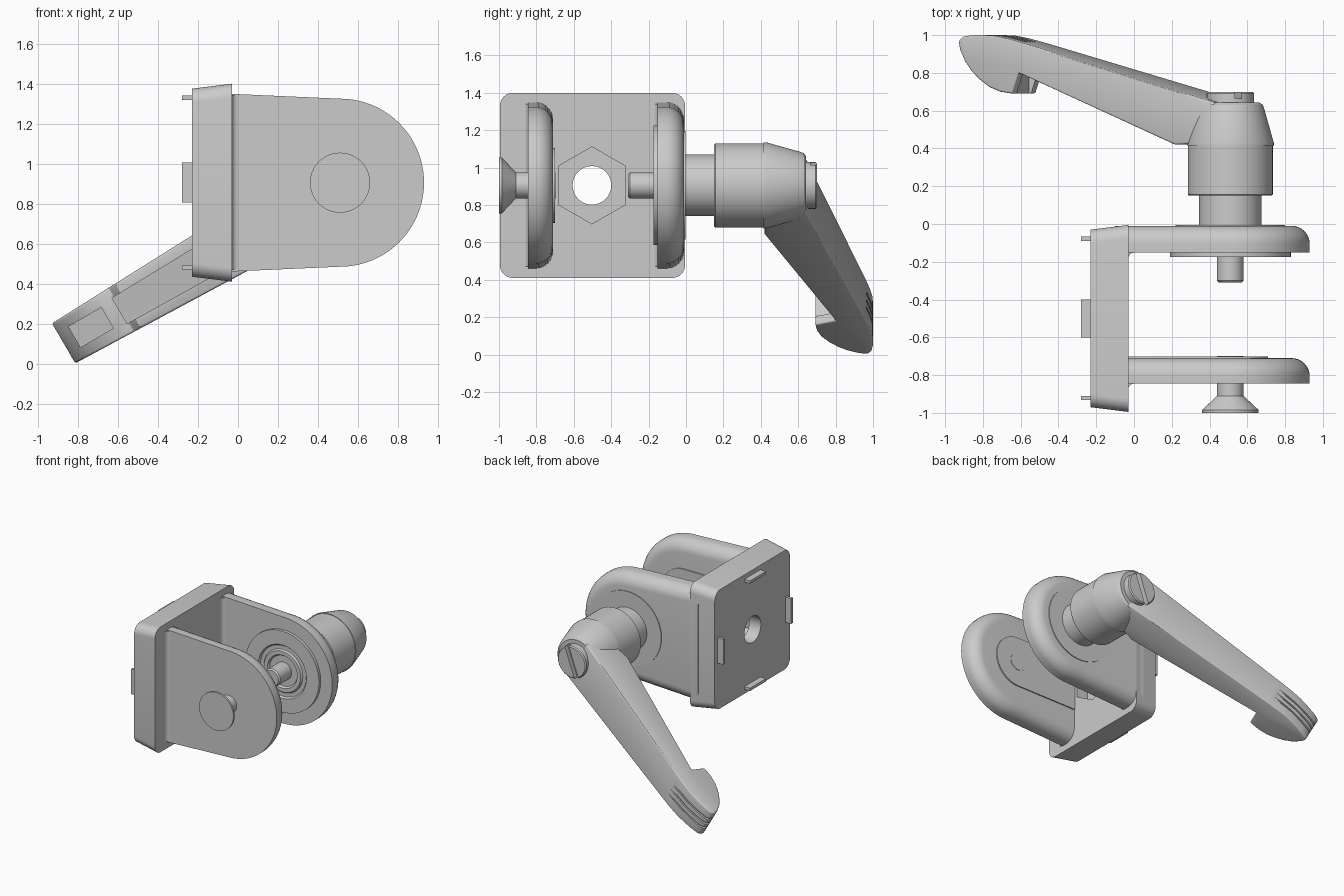
import bpy, bmesh
from math import sin, cos, pi, radians, hypot

if "Cube" in bpy.data.objects:
    bpy.data.objects.remove(bpy.data.objects["Cube"])

CX, CZ = 0.51, 0.905                 # clamp axis (runs along y)
D = hypot(1.385, 0.805)
UX, UZ = -1.385 / D, -0.805 / D      # lever direction in the xz plane


def loft(name, loops):
    """Skin equal-length loops and cap both ends."""
    bm = bmesh.new()
    rings = [[bm.verts.new(p) for p in lp] for lp in loops]
    n = len(rings[0])
    for a, b in zip(rings, rings[1:]):
        for i in range(n):
            j = (i + 1) % n
            bm.faces.new((a[i], a[j], b[j], b[i]))
    bm.faces.new(rings[0])
    bm.faces.new(rings[-1][::-1])
    bmesh.ops.recalc_face_normals(bm, faces=bm.faces)
    me = bpy.data.meshes.new(name)
    bm.to_mesh(me)
    bm.free()
    ob = bpy.data.objects.new(name, me)
    bpy.context.collection.objects.link(ob)
    return ob


def lathe(name, profile, n=64):
    """Turn (radius, y) points around the clamp axis."""
    return loft(name, [[(CX + r * cos(2 * pi * i / n), y, CZ + r * sin(2 * pi * i / n))
                        for i in range(n)] for r, y in profile])


def box(name, x0, x1, y0, y1, z0, z1):
    return loft(name, [[(x, y0, z0), (x, y1, z0), (x, y1, z1), (x, y0, z1)] for x in (x0, x1)])


def apply_mods(ob):
    dg = bpy.context.evaluated_depsgraph_get()
    me = bpy.data.meshes.new_from_object(ob.evaluated_get(dg))
    ob.modifiers.clear()
    ob.data = me


def bevel(ob, width, segments=3):
    m = ob.modifiers.new("bevel", 'BEVEL')
    m.width, m.segments = width, segments
    m.limit_method, m.angle_limit = 'ANGLE', radians(35)
    apply_mods(ob)


def cut(ob, cutter):
    m = ob.modifiers.new("cut", 'BOOLEAN')
    m.operation, m.solver, m.object = 'DIFFERENCE', 'EXACT', cutter
    apply_mods(ob)
    bpy.data.objects.remove(cutter)


# Base plate: tapered rounded square with hole and hexagonal nut recess
def rounded_square(x, h, r=0.07, k=8):
    pts = []
    for q, (sy, sz) in enumerate(((1, 1), (-1, 1), (-1, -1), (1, -1))):
        for i in range(k + 1):
            a = (q + i / k) * pi / 2
            pts.append((x, -0.5 + sy * (h - r) + r * cos(a), CZ + sz * (h - r) + r * sin(a)))
    return pts


def x_prism(name, x0, x1, r, n):
    return loft(name, [[(x, -0.503 + r * sin(2 * pi * i / n), CZ + r * cos(2 * pi * i / n))
                        for i in range(n)] for x in (x0, x1)])


plate = loft("base_plate", [rounded_square(-0.23, 0.47), rounded_square(-0.03, 0.495)])
cut(plate, x_prism("hole_cutter", -0.4, 0.2, 0.103, 48))
cut(plate, x_prism("hex_cutter", -0.13, 0.2, 0.206, 6))

# Locating tabs on the back of the plate
for s in (-1, 1):
    y, z = -0.5 + s * 0.422, CZ + s * 0.424
    box("side_tab", -0.28, -0.2, y - 0.011, y + 0.011, 0.805, 1.005)
    box("end_tab", -0.28, -0.2, -0.6, -0.4, z - 0.011, z + 0.011)


# Ears: D-shaped cheeks with one rounded rim
def ear_loop(y, d, r=0.42, half=0.447, x0=-0.1, n=40):
    arc = [(CX + (r - d) * sin(pi * i / n), y, CZ + (r - d) * cos(pi * i / n))
           for i in range(n + 1)]
    return [(x0, y, CZ + half - d)] + arc + [(x0, y, CZ - half + d)]


for name, y0, y1 in (("rear_ear", -0.152, -0.01), ("front_ear", -0.845, -0.71)):
    R = 0.095
    loops = [ear_loop(y0, 0)]
    for i in range(9):
        a = i / 8 * pi / 2
        loops.append(ear_loop(y1 - R + R * sin(a), R * (1 - cos(a))))
    loft(name, loops)
    # small fillet where the ear meets the plate
    f = 0.03
    sec = [(-0.05, y0 + 0.02)] + [(-0.03 + f - f * sin(t * pi / 8), y0 - f + f * cos(t * pi / 8))
                                  for t in range(5)] + [(-0.05, y0 - f)]
    loft(name + "_fillet", [[(x, y, z) for x, y in sec] for z in (0.47, 1.34)])

# Raised pads and bearing faces
loft("front_ear_pad", [ear_loop(y, 0, 0.2, 0.2, -0.04) for y in (-0.75, -0.701)])
lathe("front_ear_pin", [(0.07, -0.75), (0.07, -0.698)])
lathe("rear_ear_washer", [(0.29, -0.05), (0.29, -0.004)])
lathe("bearing_disc", [(0.32, -0.13), (0.32, -0.175), (0.21, -0.175), (0.20, -0.162),
                       (0.17, -0.162), (0.16, -0.175), (0.13, -0.175), (0.12, -0.16),
                       (0.05, -0.16)])
lathe("clamp_bolt", [(0.07, -0.14), (0.07, -0.30), (0.06, -0.31)])
lathe("countersunk_screw", [(0.07, -0.80), (0.07, -0.91), (0.15, -0.985), (0.15, -1.0)])

# Lever hub, stepped and tapered
lathe("spacer", [(0.165, -0.02), (0.165, 0.17)])
lathe("hub_collar", [(0.218, 0.15), (0.225, 0.157), (0.225, 0.42)])
lathe("lever_hub", [(0.23, 0.415), (0.23, 0.43), (0.178, 0.615), (0.172, 0.63),
                    (0.155, 0.642)])


# Lever: tapered side profile with a finger hook
def lever_prism(name, profile, width, w0=0.0):
    """Extrude (distance, y) points sideways; width(s) is the half width."""
    def side(k):
        out = []
        for s, y in profile:
            w = w0 + k * width(s)
            out.append((CX + s * UX - w * -UZ, y, CZ + s * UZ - w * UX))
        return out
    return loft(name, [side(-1), side(1)])


lever = lever_prism("lever", [
    (0, 0.43), (0.25, 0.42), (1.225, 0.80), (1.264, 0.69), (1.34, 0.70), (1.41, 0.725),
    (1.47, 0.765), (1.52, 0.81), (1.56, 0.86), (1.59, 0.92), (1.6, 0.96), (1.592, 0.98),
    (1.57, 0.992), (1.52, 0.999), (1.45, 1.0), (1.38, 0.997), (1.30, 0.983), (1.2, 0.959),
    (0.22, 0.70), (0, 0.642)], lambda s: 0.17 - 0.034 * s)
bevel(lever, 0.018)
cut(lever, lever_prism("long_pocket", [(0.42, 0.3), (1.275, 0.5), (1.275, 0.90), (0.42, 0.57)],
                       lambda s: 0.1 - 0.02 * s))
cut(lever, lever_prism("short_pocket", [(1.345, 0.6), (1.535, 0.6), (1.535, 0.87), (1.345, 0.80)],
                       lambda s: 0.06))
# grip grooves across the tip
for w in (-0.045, 0, 0.045):
    cut(lever, lever_prism("groove", [(1.2, 0.962), (1.3, 0.972), (1.38, 0.986), (1.48, 0.989),
                                      (1.56, 0.980), (1.585, 0.95), (1.7, 0.95), (1.7, 1.1),
                                      (1.2, 1.1)], lambda s: 0.007, w))

# Slotted lever screw
screw = lathe("lever_screw", [(0.125, 0.6), (0.125, 0.692), (0.117, 0.70)])
slot = box("slot", -0.018, 0.018, 0.665, 0.8, -0.2, 0.2)
slot.rotation_euler[1] = radians(20)
slot.location = (CX, 0, CZ)
bpy.context.view_layer.update()
cut(screw, slot)

# Smooth shading with crisp edges
bpy.ops.object.select_all(action='SELECT')
bpy.context.view_layer.objects.active = lever
bpy.ops.object.shade_smooth_by_angle(angle=radians(30))
